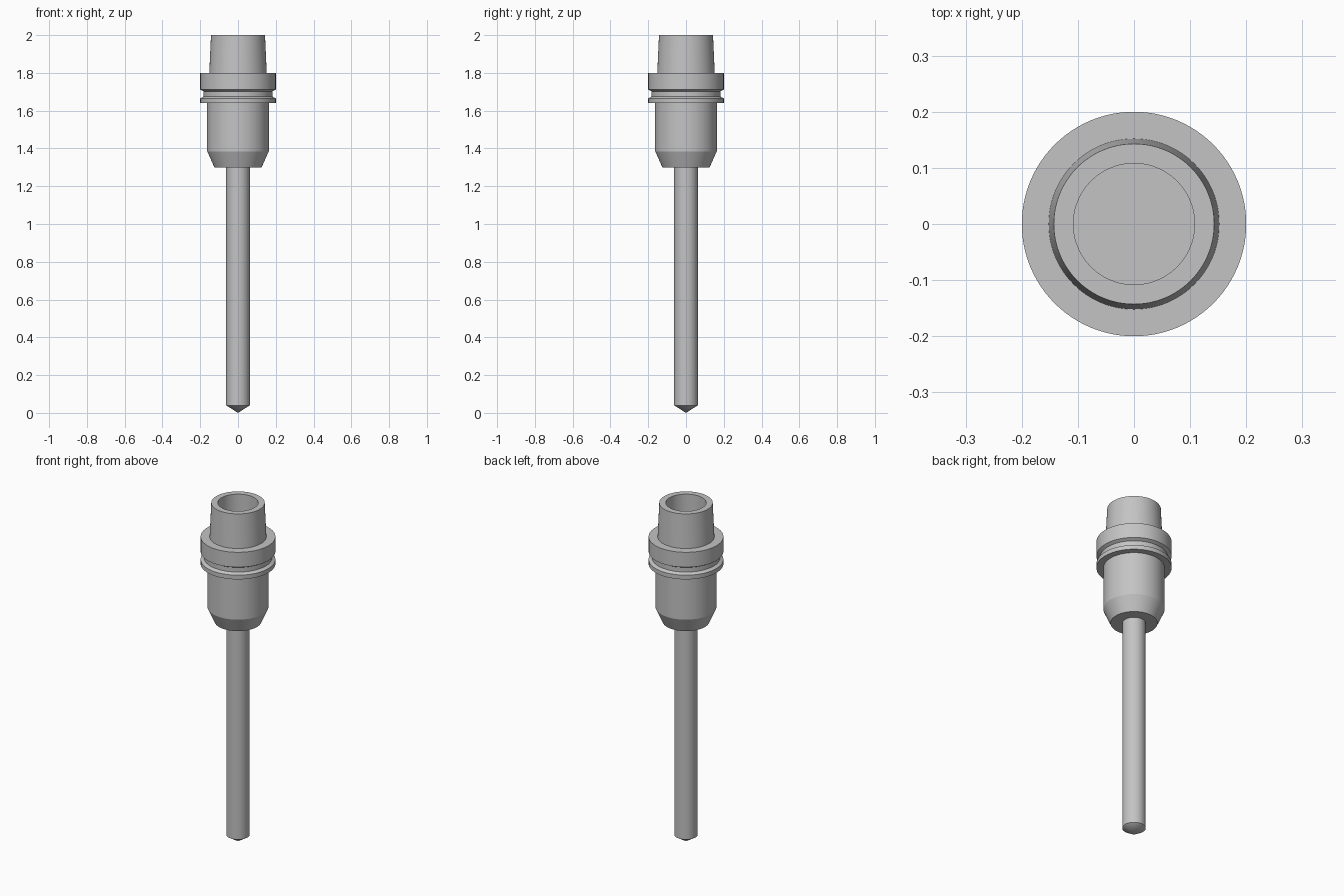
import bpy
import bmesh
import math
from mathutils import Vector

cube = bpy.data.objects.get("Cube")
if cube:
    bpy.data.objects.remove(cube, do_unlink=True)

steel = bpy.data.materials.new("steel_grey")
steel.use_nodes = True
colour = (0.55, 0.55, 0.55, 1)
steel.diffuse_color = colour
steel.node_tree.nodes["Principled BSDF"].inputs["Base Color"].default_value = colour


def lathe(name, profile, steps=96):
    """Spin a (radius, height) profile about z into a closed solid."""
    bm = bmesh.new()
    verts = [bm.verts.new((r, 0, z)) for r, z in profile]
    edges = [bm.edges.new(pair) for pair in zip(verts, verts[1:])]
    bmesh.ops.spin(bm, geom=verts + edges, cent=Vector(), axis=(0, 0, 1),
                   angle=math.tau, steps=steps, use_duplicate=False)
    bmesh.ops.remove_doubles(bm, verts=bm.verts, dist=0.00001)
    bmesh.ops.recalc_face_normals(bm, faces=bm.faces)
    mesh = bpy.data.meshes.new(name)
    bm.to_mesh(mesh)
    bm.free()
    mesh.materials.append(steel)
    obj = bpy.data.objects.new(name, mesh)
    bpy.context.collection.objects.link(obj)
    bpy.ops.object.select_all(action="DESELECT")
    obj.select_set(True)
    bpy.context.view_layer.objects.active = obj
    bpy.ops.object.shade_smooth_by_angle(angle=math.radians(20))
    return obj


# Holder: nose taper, body, grooved flange, hollow tapered shank
lathe("tool_holder", [
    (0, 1.30), (0.125, 1.30), (0.163, 1.385), (0.163, 1.64),
    (0.2, 1.64), (0.2, 1.665), (0.182, 1.675), (0.182, 1.702),
    (0.2, 1.712), (0.2, 1.80), (0.152, 1.80), (0.143, 2.0),
    (0.108, 2.0), (0.108, 1.80), (0, 1.80),
])

# Drill: plain shank above the long cutting length with its conical point
lathe("drill_shank", [(0, 1.21), (0.0625, 1.21), (0.0625, 1.30), (0, 1.30)])
lathe("drill_cutting_length", [(0, 0), (0.0625, 0.04), (0.0625, 1.21), (0, 1.21)])
